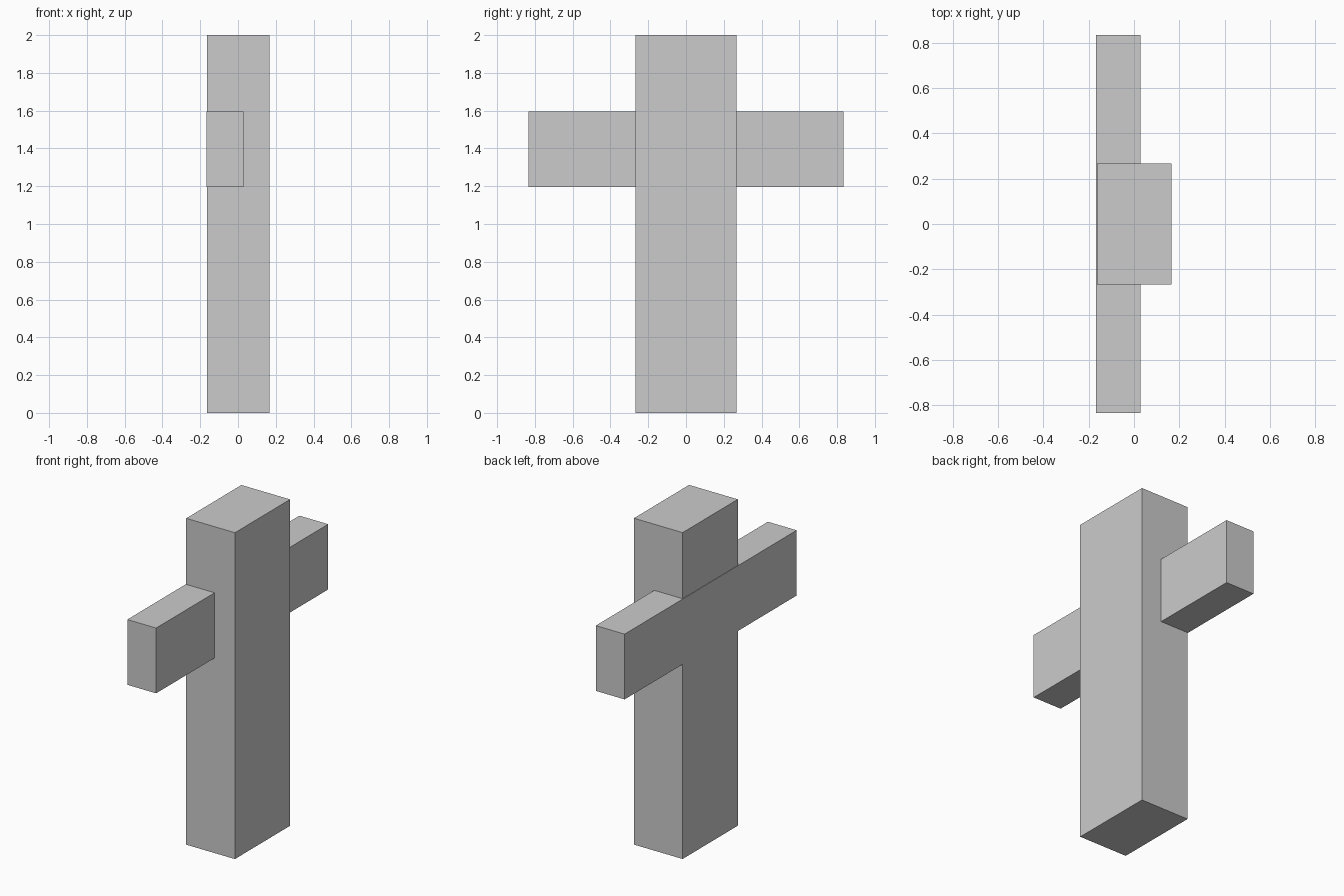
import bpy

if "Cube" in bpy.data.objects:
    bpy.data.objects.remove(bpy.data.objects["Cube"])


def box(name, lo, hi):
    """Add an axis-aligned box spanning two corners."""
    centre = [(a + b) / 2 for a, b in zip(lo, hi)]
    bpy.ops.mesh.primitive_cube_add(size=1, location=centre)
    obj = bpy.context.object
    obj.name = name
    obj.scale = [b - a for a, b in zip(lo, hi)]
    bpy.ops.object.transform_apply(location=False, rotation=False, scale=True)
    return obj


# Upright post
box("upright_post", (-0.164, -0.267, 0), (0.166, 0.267, 2))

# Cross bar, sitting a hair proud of the post's back face
box("cross_bar", (-0.167, -0.833, 1.195), (0.028, 0.833, 1.595))
